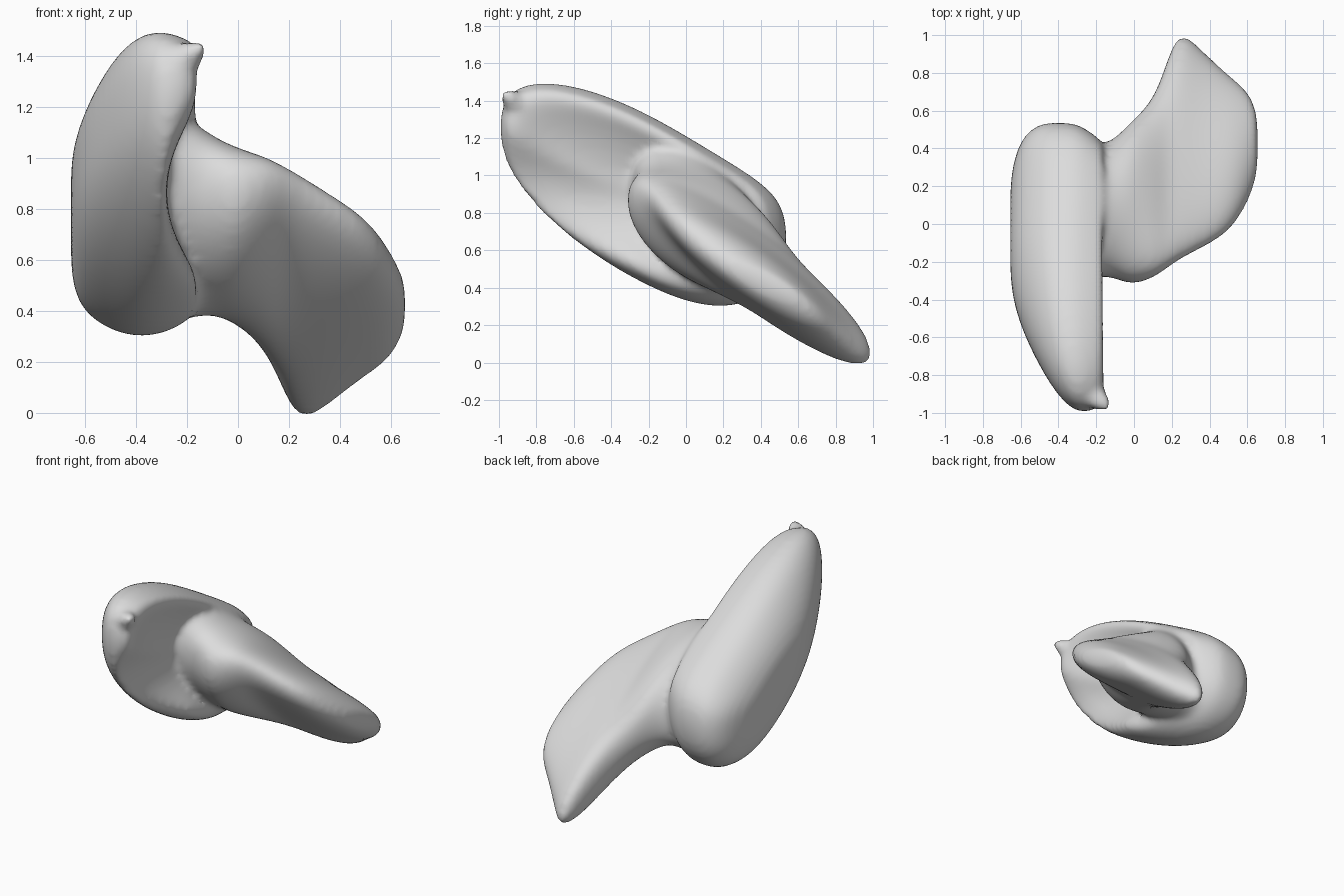
import bpy, bmesh, math
from mathutils import Vector, Matrix

cube = bpy.data.objects.get("Cube")
if cube:
    bpy.data.objects.remove(cube, do_unlink=True)

TONE = (0.72, 0.72, 0.72, 1)
grey = bpy.data.materials.new("plain grey")
grey.use_nodes = True
grey.diffuse_color = TONE
grey.node_tree.nodes["Principled BSDF"].inputs["Base Color"].default_value = TONE

SIDES = 32


def loft(bm, stations, square, lift):
    """Skin slanted oval sections: x, y range, z range, plumpness angle, inset of lower front edge."""
    rings = []
    for x, y0, y1, z0, z1, angle, inset in stations:
        plump = math.radians(angle)
        ring = []
        for i in range(SIDES):
            t = 2 * math.pi * i / SIDES
            c, s = math.cos(t), math.sin(t)
            s = math.copysign(abs(s) ** square, s)
            slant = math.cos(plump) * (c - lift * max(0, c) ** 3)
            y = (y0 + y1) / 2 + (y1 - y0) / 2 * c
            z = (z0 + z1) / 2 + (z1 - z0) / 2 * (math.sin(plump) * s - slant)
            ring.append(bm.verts.new((x - inset * max(0, -s) * max(0, -c), y, z)))
        rings.append(ring)
    for a, b in zip(rings, rings[1:]):
        for i in range(SIDES):
            j = (i + 1) % SIDES
            bm.faces.new((a[i], a[j], b[j], b[i]))
    # Close both ends with a fan
    for ring in (rings[0], rings[-1]):
        mid = bm.verts.new(sum((v.co for v in ring), Vector()) / SIDES)
        for i in range(SIDES):
            bm.faces.new((ring[i], ring[(i + 1) % SIDES], mid))


bm = bmesh.new()

# Large upright lobe with a hollow inner side
loft(bm, [
    (-0.655, -0.25, 0.18, 0.58, 0.95, 50, 0),
    (-0.645, -0.38, 0.30, 0.47, 1.04, 50, 0),
    (-0.60, -0.55, 0.46, 0.37, 1.18, 50, 0),
    (-0.50, -0.76, 0.54, 0.30, 1.36, 50, 0),
    (-0.40, -0.92, 0.54, 0.27, 1.46, 50, 0),
    (-0.30, -1.01, 0.54, 0.28, 1.485, 50, 0),
    (-0.20, -0.99, 0.47, 0.33, 1.45, 50, 0.15),
    (-0.15, -0.95, 0.42, 0.39, 1.42, 50, 0.25),
    (-0.17, -0.86, 0.37, 0.46, 1.34, 50, 0.20),
    (-0.22, -0.74, 0.30, 0.56, 1.22, 50, 0.12),
    (-0.27, -0.45, 0.10, 0.75, 1.02, 50, 0.02),
], 0.8, 0.5)

# Slanted fin lobe with a thick neck reaching into the large lobe
loft(bm, [
    (-0.35, -0.32, 0.44, 0.35, 1.22, 65, 0),
    (-0.20, -0.28, 0.42, 0.37, 1.16, 65, 0),
    (-0.11, -0.28, 0.44, 0.39, 1.09, 65, 0),
    (-0.02, -0.33, 0.54, 0.36, 1.045, 63, 0),
    (0.10, -0.29, 0.65, 0.26, 1.01, 47, 0),
    (0.17, -0.24, 0.85, 0.11, 0.97, 33, 0),
    (0.24, -0.19, 1.045, -0.045, 0.93, 27, 0),
    (0.36, -0.13, 0.92, 0.04, 0.855, 28, 0),
    (0.50, -0.05, 0.79, 0.15, 0.765, 31, 0),
    (0.58, 0.07, 0.73, 0.20, 0.66, 33, 0),
    (0.635, 0.19, 0.65, 0.28, 0.56, 36, 0),
    (0.655, 0.30, 0.55, 0.35, 0.50, 38, 0),
], 0.92, 0)

# Small pointed nib drawn out of the upper front corner
base, tip = Vector((-0.27, -0.87, 1.34)), Vector((-0.12, -0.98, 1.455))
axis = tip - base
turn = axis.to_track_quat("Z", "Y").to_matrix().to_4x4()
bmesh.ops.create_cone(bm, cap_ends=True, segments=16, radius1=0.12, radius2=0.015,
                      depth=axis.length, matrix=Matrix.Translation((base + tip) / 2) @ turn)
bmesh.ops.recalc_face_normals(bm, faces=bm.faces)
for f in bm.faces:
    f.smooth = True

mesh = bpy.data.meshes.new("twin_lobe_body")
bm.to_mesh(mesh)
bm.free()
mesh.materials.append(grey)
body = bpy.data.objects.new("twin_lobe_body", mesh)
bpy.context.collection.objects.link(body)

# Fuse the lobes into one soft skin
sub = body.modifiers.new("round", "SUBSURF")
sub.levels = sub.render_levels = 2
fuse = body.modifiers.new("fuse", "REMESH")
fuse.mode = "VOXEL"
fuse.voxel_size = 0.02
fuse.use_smooth_shade = True
soft = body.modifiers.new("soften", "SMOOTH")
soft.factor = 0.5
soft.iterations = 8
